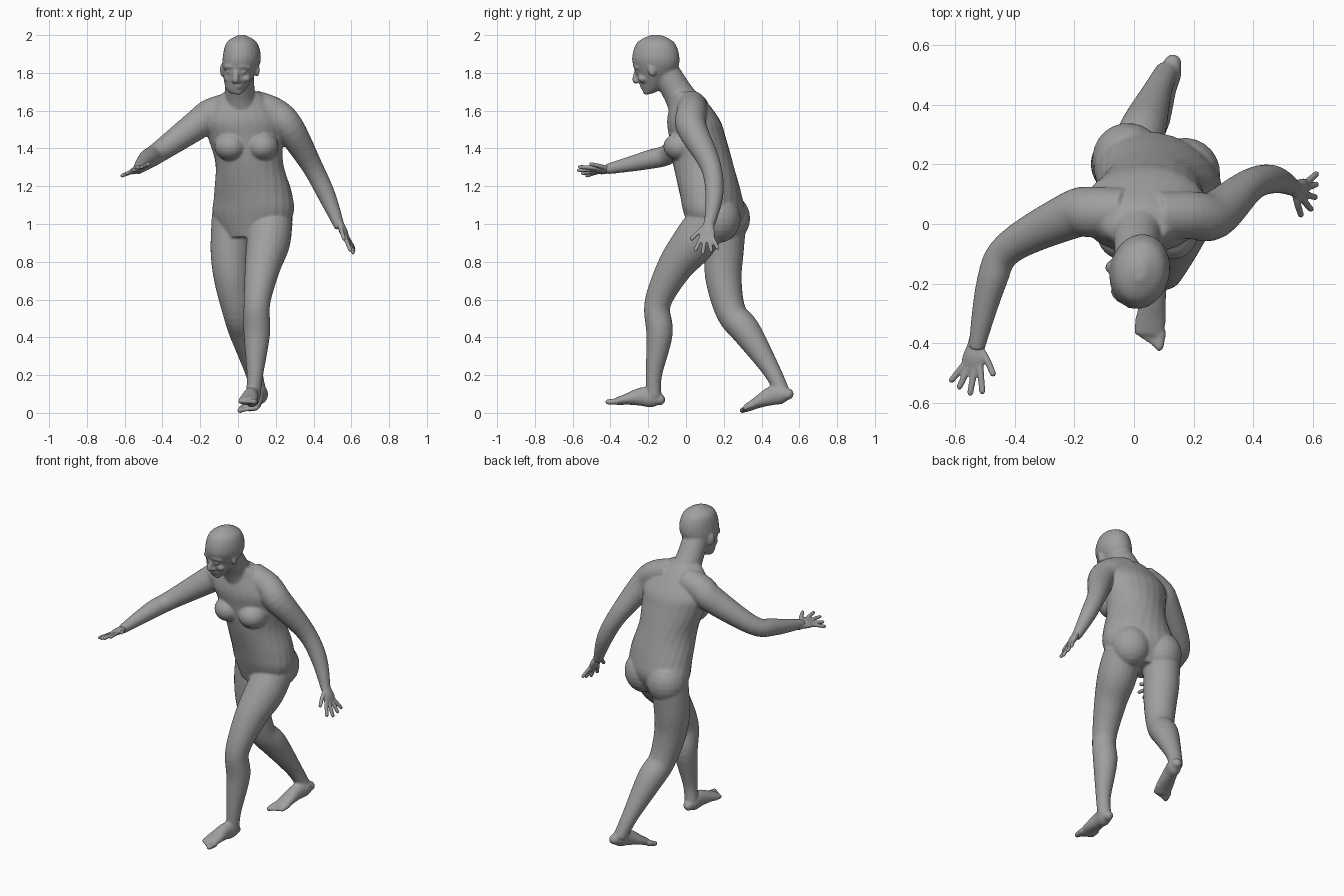
import bpy, bmesh, math
from mathutils import Vector, Matrix

if "Cube" in bpy.data.objects:
    bpy.data.objects.remove(bpy.data.objects["Cube"])

SIDES = 24
HEAD_TURN = -12
UP = Vector((0, 0, 1))
FRONT = Vector((0, -1, 0))

grey = bpy.data.materials.new("plain grey")
grey.use_nodes = True
grey.diffuse_color = (.35, .35, .35, 1)
grey.node_tree.nodes["Principled BSDF"].inputs["Base Color"].default_value = grey.diffuse_color


def refine(rows, steps=5):
    """Smooth curve through rows of numbers."""
    out = []
    last = len(rows) - 1
    for i in range(last):
        before, start, end, after = (rows[max(0, min(last, i + k))] for k in (-1, 0, 1, 2))
        for step in range(steps):
            t = step / steps
            ease_in = t * (1 - t) ** 2 / 2
            ease_out = t * t * (t - 1) / 2
            blend = t * t * (3 - 2 * t)
            out.append([b + (c - b) * blend + (c - a) * ease_in + (d - b) * ease_out
                        for a, b, c, d in zip(before, start, end, after)])
    return out + [list(rows[last])]


def loft(bm, rings):
    """Skin a list of ellipses given as centre, side vector, depth vector."""
    angles = [math.tau * k / SIDES for k in range(SIDES)]
    loops = [[bm.verts.new(centre + side * math.cos(a) + depth * math.sin(a)) for a in angles]
             for centre, side, depth in rings]
    for low, high in zip(loops, loops[1:]):
        for k in range(SIDES):
            bm.faces.new((low[k - 1], low[k], high[k], high[k - 1]))
    bm.faces.new(reversed(loops[0]))
    bm.faces.new(loops[-1])


def turn_matrix(degrees, size=3):
    return Matrix.Rotation(math.radians(degrees), size, "Z")


def stack(bm, rows, turn):
    """Level ellipses: x, y, z, half width, half depth; turn is a rule of height."""
    rings = []
    for x, y, z, width, depth in refine(rows):
        m = turn_matrix(turn(z))
        rings.append((Vector((x, y, z)), m @ Vector((width, 0, 0)), m @ Vector((0, depth, 0))))
    loft(bm, rings)


def tube(bm, rows, facing=FRONT):
    """Tube along a path: x, y, z, radius and an optional second radius."""
    rows = refine(rows)
    points = [Vector(row[:3]) for row in rows]
    rings = []
    for i, row in enumerate(rows):
        along = points[min(i + 1, len(points) - 1)] - points[max(i - 1, 0)]
        side = along.cross(facing).normalized()
        depth = side.cross(along).normalized()
        rings.append((points[i], side * row[3], depth * row[-1]))
    loft(bm, rings)


def ball(bm, centre, size, turn=0):
    place = Matrix.Translation(centre) @ turn_matrix(turn, 4) @ Matrix.Diagonal((*size, 1))
    bmesh.ops.create_uvsphere(bm, u_segments=SIDES, v_segments=12, radius=1, matrix=place)


def digit(bm, points, radius, facing):
    """Rounded finger or toe through a few points."""
    tube(bm, [(*p, radius * (1 - i / 10)) for i, p in enumerate(points)], facing)
    ball(bm, points[0], [radius] * 3)
    ball(bm, points[-1], [radius * .8] * 3)


def finish(name, bm, voxel, rounds):
    """Fuse the overlapping parts into one soft skin."""
    bmesh.ops.recalc_face_normals(bm, faces=bm.faces)
    mesh = bpy.data.meshes.new(name)
    bm.to_mesh(mesh)
    bm.free()
    mesh.materials.append(grey)
    obj = bpy.data.objects.new(name, mesh)
    bpy.context.collection.objects.link(obj)
    fuse = obj.modifiers.new("fuse", "REMESH")
    fuse.mode = "VOXEL"
    fuse.voxel_size = voxel
    fuse.use_smooth_shade = True
    soften = obj.modifiers.new("soften", "SMOOTH")
    soften.factor = .5
    soften.iterations = rounds


def torso_turn(z):
    """Hips swing one way and the shoulders the other."""
    return max(-20, min(3, 75 * (z - 1.1) - 20))


def foot(bm, heel, front, big_side):
    """Heel to ball of the foot, then five toes."""
    heel, front = Vector(heel), Vector(front)
    tube(bm, [(*(heel.lerp(front, t) + UP * lift), width, height) for t, lift, width, height in (
        (0, 0, .03, .03), (.15, .01, .04, .05), (.4, .02, .04, .05),
        (.75, .01, .05, .03), (1, 0, .05, .02))], UP)
    ball(bm, heel, [.03] * 3)
    ahead = (front - heel).normalized()
    across = ahead.cross(UP).normalized() * big_side
    for k in range(5):
        root = front + across * (.04 - .02 * k) - ahead * .01 * (k + 1)
        tip = root + ahead * .05
        tip.z = max(tip.z, .013)
        digit(bm, [root, tip], .012 if k else .017, UP)


def hand(name, wrist, ahead, thumb_side):
    """Palm, four spread fingers and a thumb."""
    bm = bmesh.new()
    wrist, ahead, thumb = Vector(wrist), Vector(ahead).normalized(), Vector(thumb_side)
    thumb = (thumb - ahead * thumb.dot(ahead)).normalized()
    flat = thumb.cross(ahead)

    def at(along, across):
        return wrist + ahead * along + thumb * across

    tube(bm, [(*at(along, 0), width, thick) for along, width, thick in (
        (-.03, .026, .024), (.01, .03, .02), (.05, .04, .02), (.09, .04, .01))], flat)
    for k in range(4):
        root = at(.08, .03 - .02 * k)
        way = (ahead + thumb * .3 * (1 - k)).normalized()
        digit(bm, [root, root + way * (.09 - .01 * abs(k - 1))], .0115, flat)
    digit(bm, [at(.02, .02), at(.05, .05), at(.09, .08)], .013, flat)
    finish(name, bm, .005, 2)


body = bmesh.new()

# Torso, chest and seat
stack(body, [
    (.07, .14, .93, .15, .1), (.08, .15, 1.05, .22, .15), (.08, .13, 1.16, .21, .16),
    (.06, .09, 1.32, .18, .16), (.04, .06, 1.46, .2, .15), (.03, .04, 1.55, .21, .14),
    (.02, .01, 1.66, .14, .09), (.02, -.01, 1.7, .09, .07)], torso_turn)
for x in (-.04, .13):
    ball(body, (x, -.03, 1.41), (.085, .09, .075))
for x, y in ((-.02, .22), (.17, .17)):
    ball(body, (x, y, 1.03), (.12, .12, .13), torso_turn(1))

# Neck
tube(body, [(.02, .01, 1.6, .1), (.01, -.04, 1.69, .08), (.01, -.12, 1.82, .075)])

# Left arm hangs, right arm reaches ahead
tube(body, [(.08, .03, 1.63, .08), (.19, .03, 1.59, .08), (.27, .03, 1.51, .08),
            (.39, .13, 1.31, .056), (.47, .15, 1.15, .047), (.54, .12, .98, .027)])
tube(body, [(-.03, .04, 1.62, .08), (-.14, .04, 1.58, .085), (-.21, .03, 1.53, .08),
            (-.42, -.08, 1.38, .056), (-.48, -.2, 1.34, .05), (-.53, -.42, 1.29, .027)], UP)

# Left leg steps ahead, right leg trails
tube(body, [(.18, .12, 1.02, .11), (.16, .04, .9, .115), (.13, -.06, .77, .094),
            (.1, -.15, .58, .07), (.1, -.14, .42, .07), (.09, -.17, .2, .043),
            (.08, -.17, .09, .04)])
tube(body, [(-.03, .21, 1.02, .11), (-.04, .2, .85, .105), (-.03, .2, .7, .095),
            (0, .24, .53, .08), (.03, .32, .43, .078), (.08, .45, .23, .048),
            (.11, .51, .11, .04)])
foot(body, (.08, -.14, .07), (.05, -.37, .06), -1)
foot(body, (.13, .54, .1), (.06, .32, .024), 1)

# Head
stack(body, [
    (-.01, -.2, 1.69, .03, .02), (-.01, -.18, 1.72, .056, .056), (.01, -.16, 1.81, .09, .11),
    (.02, -.16, 1.88, .1, .127), (.02, -.16, 1.96, .08, .1), (.02, -.16, 2, .02, .03)],
    lambda z: HEAD_TURN)


def face(side, ahead, z):
    return Vector((.01, -.16, z)) + turn_matrix(HEAD_TURN) @ Vector((side, -ahead, 0))


# Nose, lips and chin
tube(body, [(*face(0, .1, 1.82), .012), (*face(0, .11, 1.765), .017), (*face(0, .1, 1.75), .012)])
for z, ahead in ((1.732, .074), (1.72, .068)):
    ball(body, face(0, ahead, z), (.026, .013, .007), HEAD_TURN)
ball(body, face(0, .05, 1.7), (.025, .02, .016))

# Brows, eyes, nostrils, cheeks and ears
for s in (-1, 1):
    tube(body, [(*face(s * .01, .107, 1.83), .009), (*face(s * .04, .104, 1.834), .01),
                (*face(s * .07, .08, 1.825), .008)], UP)
    ball(body, face(s * .036, .09, 1.804), (.017, .013, .01), HEAD_TURN)
    ball(body, face(s * .014, .094, 1.756), (.011, .014, .01))
    ball(body, face(s * .045, .06, 1.77), (.026, .028, .022))
    ball(body, face(s * .094, 0, 1.815), (.012, .022, .036), HEAD_TURN + s * 18)

finish("body", body, .007, 4)

hand("left_hand", (.54, .12, 1), (.07, -.02, -.15), (-.2, -1, 0))
hand("right_hand", (-.53, -.4, 1.29), (-.03, -.17, -.01), (.9, -.2, .4))
